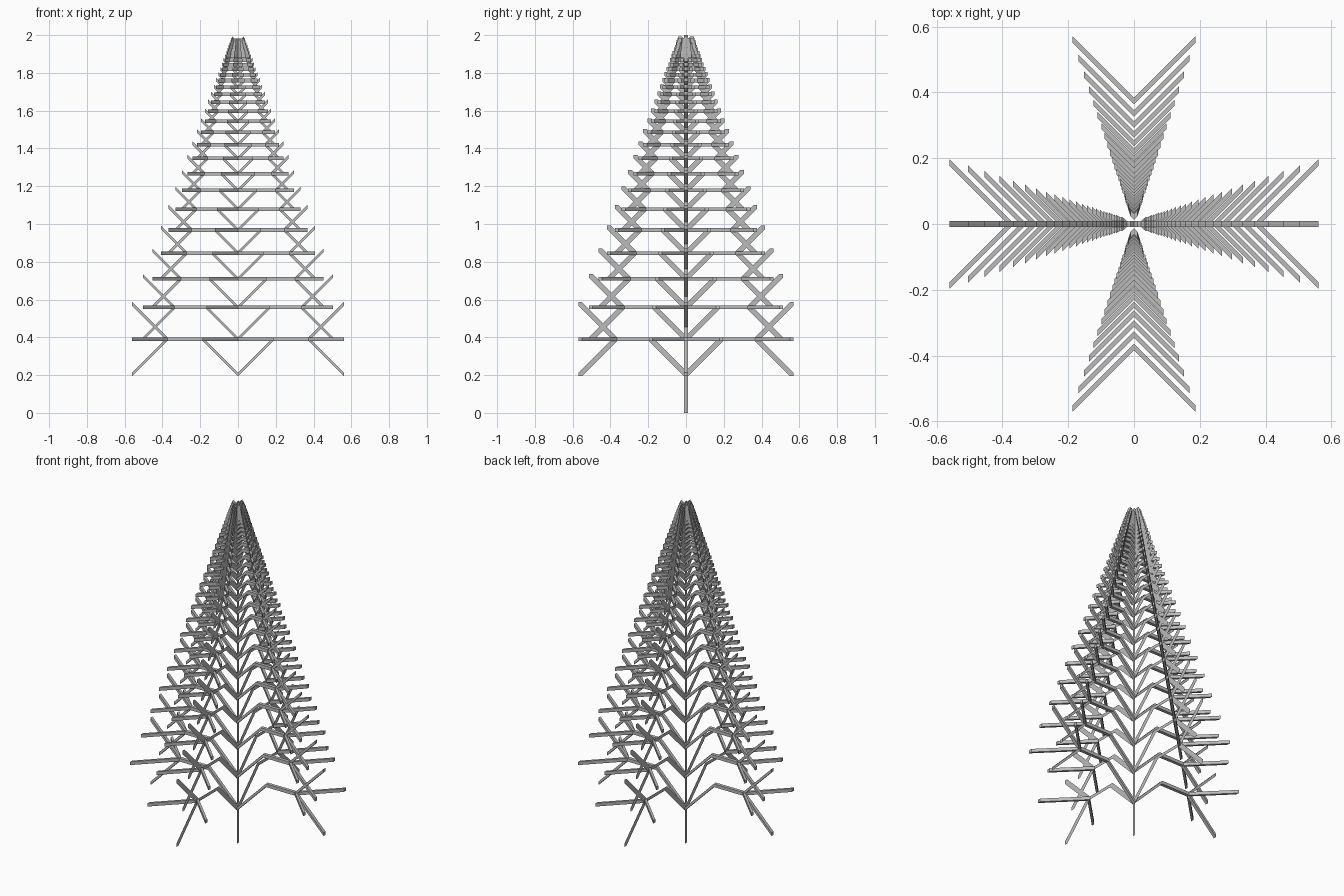
import bpy, bmesh
from mathutils import Vector

if "Cube" in bpy.data.objects:
    bpy.data.objects.remove(bpy.data.objects["Cube"])

A, R, H, Z0 = 0.2075, 0.9, 0.0095, -0.004   # first step, shrink ratio, half section, offset
LAYERS = 28

mat = bpy.data.materials.new("grey")
mat.diffuse_color = (0.5, 0.5, 0.5, 1)
mat.use_nodes = True
mat.node_tree.nodes["Principled BSDF"].inputs["Base Color"].default_value = mat.diffuse_color

# upright square section in the yz plane, carried along each path without turning
SQUARE = [Vector((0, y * H, z * H)) for y, z in ((-1, -1), (1, -1), (1, 1), (-1, 1))]
NORMALS = [Vector(n) for n in ((0, 0, -1), (0, 1, 0), (0, 0, 1), (0, -1, 0))]


def stick(bm, p, q):
    """Sweep the square from p to q; sticks lying in the yz plane become flat ribbons."""
    p, q = Vector(p), Vector(q)
    d = q - p
    flat = abs(d.x) < 1e-6
    a = [bm.verts.new(p + s) for s in SQUARE]
    b = [bm.verts.new(q + s) for s in SQUARE]
    for i in range(4):
        if flat and NORMALS[i].dot(d) < 1e-6:
            continue
        j = (i + 1) % 4
        f = [a[i], a[j], b[j], b[i]]
        bm.faces.new(f if d.x >= 0 else f[::-1])
    bm.faces.new(a if d.x < 0 else a[::-1])
    if not flat:
        bm.faces.new(b if d.x > 0 else b[::-1])


def finish(bm, name):
    loose = [v for v in bm.verts if not v.link_faces]
    bmesh.ops.delete(bm, geom=loose, context='VERTS')
    me = bpy.data.meshes.new(name)
    bm.to_mesh(me)
    bm.free()
    me.materials.append(mat)
    bpy.context.collection.objects.link(bpy.data.objects.new(name, me))


# trunk ribbon
bm = bmesh.new()
stick(bm, (0, 0, H), (0, 0, 2 - H))
finish(bm, "trunk")

# four branches per layer: rising stalk, level stalk, then four twigs
for name, out in (("right", (1, 0, 0)), ("left", (-1, 0, 0)),
                  ("back", (0, 1, 0)), ("front", (0, -1, 0))):
    out = Vector(out)
    up = Vector((0, 0, 1))
    side = up.cross(out)
    bm = bmesh.new()
    for k in range(1, LAYERS + 1):
        d = A * R ** k
        base = up * (Z0 + A * (1 - R ** k) / (1 - R))
        elbow = base + (out + up) * d
        node = elbow + out * d
        stick(bm, base, elbow)
        stick(bm, elbow, node)
        for turn in (side, -side, up, -up):
            stick(bm, node, node + (out + turn) * d)
    finish(bm, name + "_branches")
